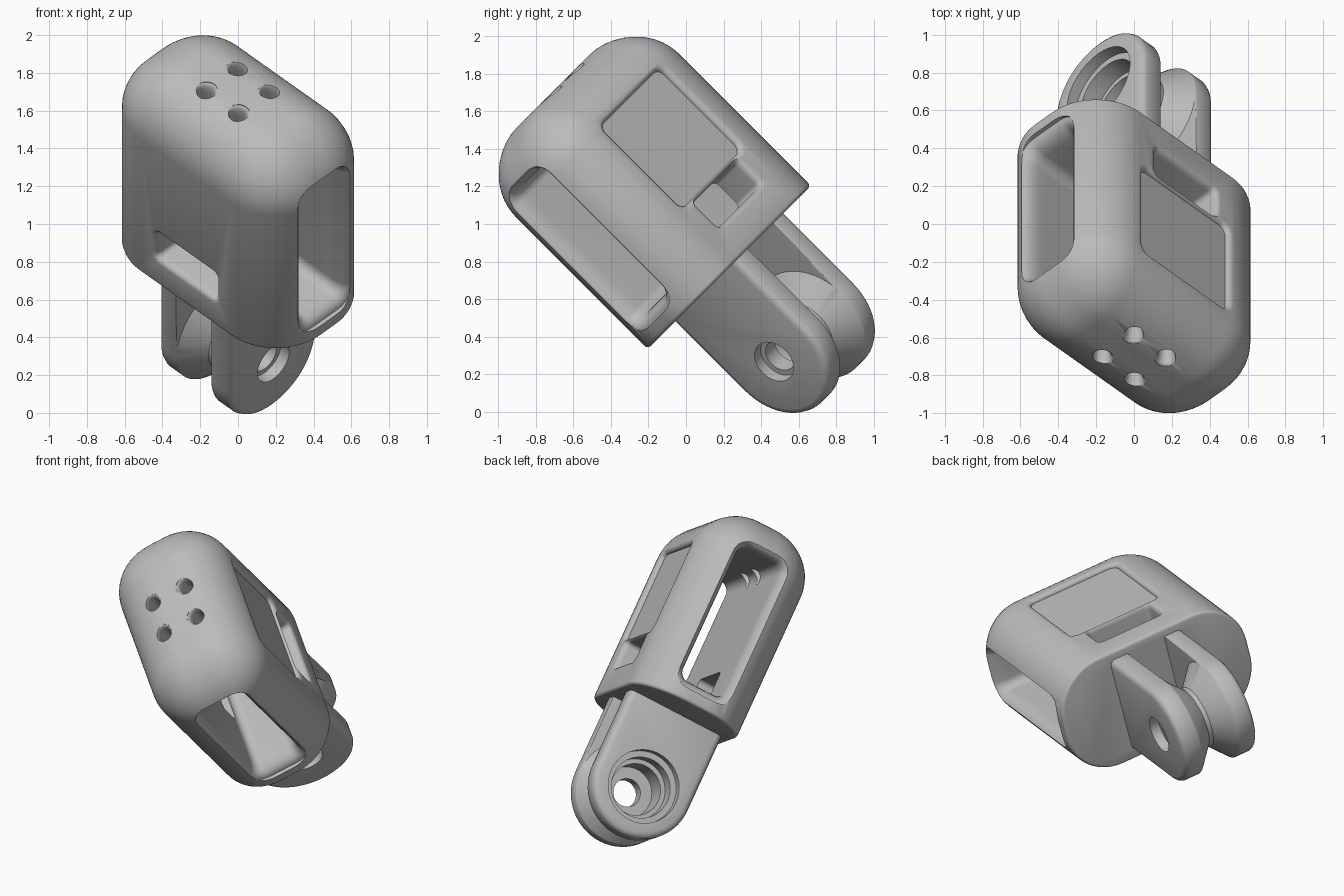
import bpy, bmesh, math
from mathutils import Matrix, Vector

if "Cube" in bpy.data.objects:
    bpy.data.objects.remove(bpy.data.objects["Cube"])

grey = bpy.data.materials.new("plain_grey")
grey.use_nodes = True
colour = (0.5, 0.5, 0.5, 1)
grey.diffuse_color = colour
grey.node_tree.nodes["Principled BSDF"].inputs["Base Color"].default_value = colour

# Local frame: X = across the lugs, Y = shell thickness, Z = long axis
HALF_X, HALF_Y, BASE, TOP, ROUND = 0.673, 0.39, 0.38, 1.71, 0.33
PIN = -0.144


def finish(name, bm):
    bmesh.ops.remove_doubles(bm, verts=bm.verts, dist=1e-5)
    bmesh.ops.recalc_face_normals(bm, faces=bm.faces)
    mesh = bpy.data.meshes.new(name)
    bm.to_mesh(mesh)
    bm.free()
    ob = bpy.data.objects.new(name, mesh)
    bpy.context.collection.objects.link(ob)
    return ob


def loft(name, axis, rings, seg=10):
    """Skin rounded rectangles (t, centre p, centre q, half p, half q, radius)."""
    bm = bmesh.new()
    loops = []
    for t, cp, cq, hp, hq, r in rings:
        loop = []
        for k, (sp, sq) in enumerate([(1, 1), (-1, 1), (-1, -1), (1, -1)]):
            for i in range(seg + 1):
                ang = (k + i / seg) * math.pi / 2
                co = [cp + sp * (hp - r) + r * math.cos(ang),
                      cq + sq * (hq - r) + r * math.sin(ang)]
                co.insert(axis, t)
                loop.append(bm.verts.new(co))
        loops.append(loop)
    for a, b in zip(loops, loops[1:]):
        for i in range(len(a)):
            j = (i + 1) % len(a)
            bm.faces.new((a[i], a[j], b[j], b[i]))
    bm.faces.new(loops[0])
    bm.faces.new(loops[-1])
    return finish(name, bm)


def disc(t, r, p=0.0, q=PIN):
    return (t, p, q, r, r, r)


def flare(sign, surface, cp, cq, hp, hq, r, depth, lip, inner):
    """Opening whose rim rounds outward as it reaches the surface."""
    rings = [(sign * inner, cp, cq, hp, hq, r)]
    for i in range(6):
        ang = i / 5 * math.pi / 2
        grow = lip * (1 - math.cos(ang))
        t = surface - depth + depth * math.sin(ang)
        rings.append((sign * t, cp, cq, hp + grow, hq + grow, r + grow))
    rings.append((sign * (surface + 0.15),) + rings[-1][1:])
    return rings


def combine(target, tool, operation):
    mod = target.modifiers.new(operation, "BOOLEAN")
    mod.operation, mod.object, mod.solver = operation, tool, "EXACT"
    bpy.context.view_layer.objects.active = target
    bpy.ops.object.modifier_apply(modifier=mod.name)
    bpy.data.objects.remove(tool)


# Rounded shell with a slightly narrowed cap
bm = bmesh.new()
bmesh.ops.create_cube(bm, size=1, matrix=Matrix.Translation((0, 0, (BASE + TOP) / 2))
                      @ Matrix.Diagonal((HALF_X * 2, HALF_Y * 2, TOP - BASE, 1)))
edges = [e for e in bm.edges if max(v.co.z for v in e.verts) > 1]
bmesh.ops.bevel(bm, geom=edges, offset=ROUND, segments=14, profile=0.5, affect="EDGES")
rim = [e for e in bm.edges if all(v.co.z < BASE + 0.001 for v in e.verts)]
bmesh.ops.bevel(bm, geom=rim, offset=0.02, segments=3, profile=0.5, affect="EDGES")
for v in bm.verts:
    rise = max(0, (v.co.z - TOP + ROUND) / ROUND)
    v.co.x *= 1 - 0.07 * rise ** 2
shell = finish("hinged_shell", bm)

# Pair of hinge lugs joined by a V-grooved hub
LUG, LUG_TOP = 0.332, 0.73


def plate(t, shrink):
    low, r = PIN - LUG + shrink, LUG - shrink
    return (t, 0, (low + LUG_TOP) / 2, r, (LUG_TOP - low) / 2, r)


half = [plate(0.265, 0.04), plate(0.26, 0.023), plate(0.25, 0.008), plate(0.23, 0),
        plate(0.135, 0), disc(0.13, LUG - 0.003), disc(0.015, 0.205)]
mirrored = [(-h[0],) + h[1:] for h in reversed(half)]
combine(shell, loft("lugs", 0, half + mirrored, 14), "UNION")

# Long opening through both narrow ends
MID, TALL, WIDE = 0.995, 0.475, 0.155
combine(shell, loft("cavity", 0, [(s * 0.5, 0, MID, WIDE, TALL, 0.06) for s in (-1, 1)]), "DIFFERENCE")
for s in (-1, 1):
    combine(shell, loft("end_slot", 0, flare(s, 0.65, 0, MID, WIDE, TALL, 0.06, 0.1, 0.06, 0.45)), "DIFFERENCE")

# Strap slots through both broad walls, and the shallow panel recess
for s in (-1, 1):
    combine(shell, loft("strap_slot", 1, flare(s, HALF_Y, 0, 0.665, 0.225, 0.095, 0.03, 0.04, 0.03, 0.1)), "DIFFERENCE")
combine(shell, loft("panel", 1, flare(1, HALF_Y, 0, 1.088, 0.318, 0.31, 0.05, 0.028, 0.035, 0.361)), "DIFFERENCE")

# Four vent holes in the rounded cap
for x in (-0.12, 0.12):
    for y in (-0.12, 0.12):
        rings = flare(1, TOP - 0.004, x, y, 0.042, 0.042, 0.042, 0.06, 0.02, 1.4)
        combine(shell, loft("vent", 2, rings, 6), "DIFFERENCE")

# Pin bore, stepped on the far side
bore = [disc(-0.3, 0.235), disc(-0.2, 0.235), disc(-0.2, 0.195), disc(-0.09, 0.195),
        disc(-0.09, 0.165), disc(0.1, 0.165), disc(0.1, 0.09), disc(0.2, 0.09),
        disc(0.2, 0.12), disc(0.3, 0.12)]
combine(shell, loft("bore", 0, bore), "DIFFERENCE")

# Tilt into the resting pose
h = math.sqrt(0.5)
pose = Matrix(((h, h, 0), (-0.5, 0.5, -h), (-0.5, 0.5, h))).to_4x4()
pose.translation = Vector((0, 0.5, 0.5))
shell.data.transform(pose)
shell.data.materials.clear()
shell.data.materials.append(grey)
bpy.ops.object.select_all(action="DESELECT")
shell.select_set(True)
bpy.context.view_layer.objects.active = shell
bpy.ops.object.shade_smooth_by_angle(angle=math.radians(35))
